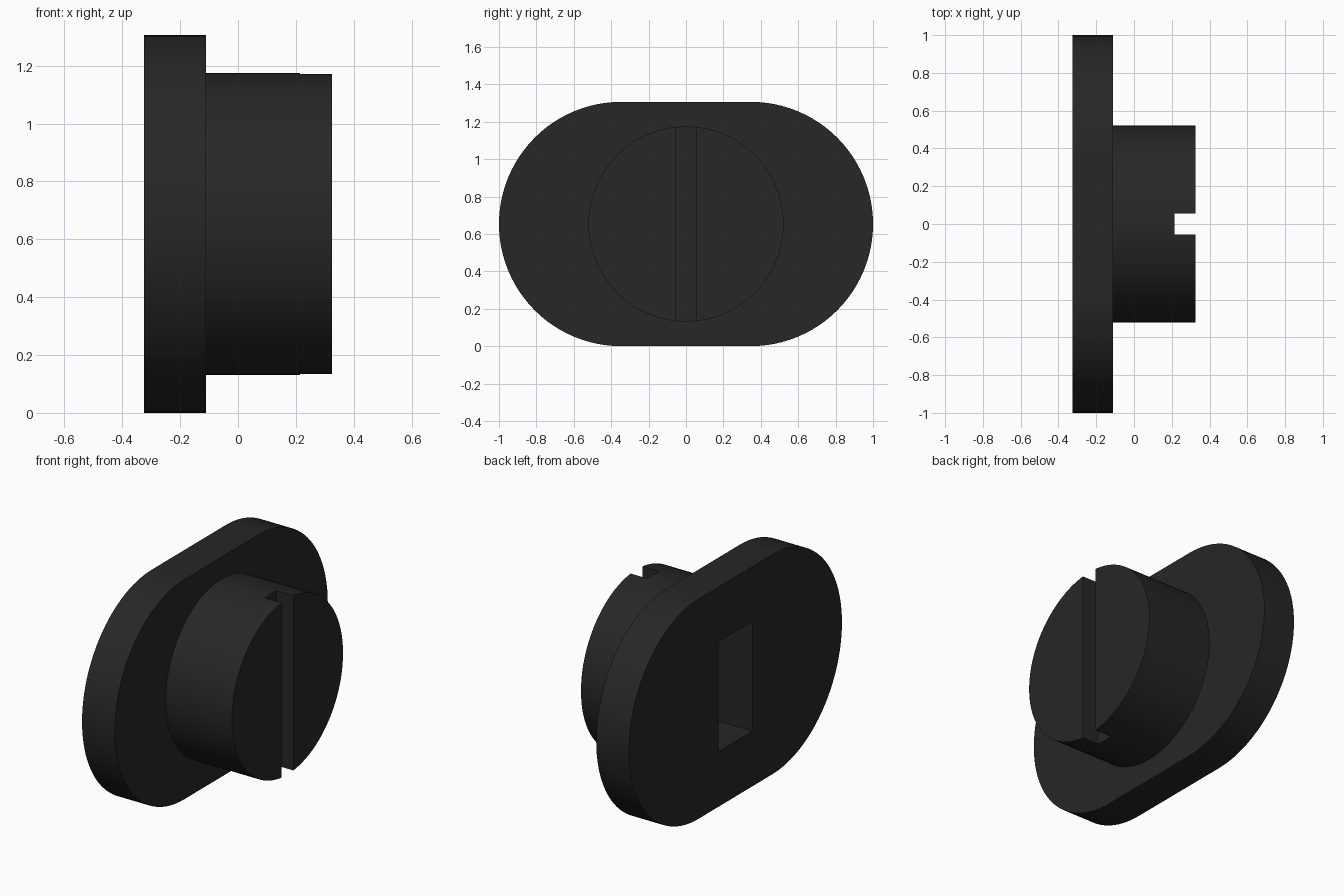
import bpy, bmesh, math

if "Cube" in bpy.data.objects:
    bpy.data.objects.remove(bpy.data.objects["Cube"])

H = 0.653  # height of the centre axis and radius of the plate ends

mat = bpy.data.materials.new("matte black")
mat.diffuse_color = (0.02, 0.02, 0.02, 1)
mat.use_nodes = True
mat.node_tree.nodes["Principled BSDF"].inputs["Base Color"].default_value = mat.diffuse_color


def extrude_x(name, outline, x0, x1):
    """Solid from a (y, z) outline, running from x0 to x1."""
    bm = bmesh.new()
    face = bm.faces.new([bm.verts.new((x0, y, z)) for y, z in outline])
    ext = bmesh.ops.extrude_face_region(bm, geom=[face])
    moved = [v for v in ext["geom"] if isinstance(v, bmesh.types.BMVert)]
    bmesh.ops.translate(bm, verts=moved, vec=(x1 - x0, 0, 0))
    bmesh.ops.recalc_face_normals(bm, faces=bm.faces)
    mesh = bpy.data.meshes.new(name)
    bm.to_mesh(mesh)
    bm.free()
    mesh.materials.append(mat)
    obj = bpy.data.objects.new(name, mesh)
    bpy.context.collection.objects.link(obj)
    return obj


def arc(cy, r, start, sweep, n):
    return [(cy + r * math.cos(start + sweep * i / n),
             H + r * math.sin(start + sweep * i / n)) for i in range(n + 1)]


def rectangle(w, h):
    return [(-w / 2, H - h / 2), (w / 2, H - h / 2),
            (w / 2, H + h / 2), (-w / 2, H + h / 2)]


def cut(obj, cutter):
    mod = obj.modifiers.new(cutter.name, 'BOOLEAN')
    mod.operation = 'DIFFERENCE'
    mod.solver = 'EXACT'
    mod.object = cutter
    bpy.ops.object.select_all(action='DESELECT')
    bpy.context.view_layer.objects.active = obj
    obj.select_set(True)
    bpy.ops.object.modifier_apply(modifier=mod.name)


# Oblong base plate and round boss
half = math.pi / 2
plate = extrude_x("base_plate", arc(0.347, H, -half, math.pi, 48)
                  + arc(-0.347, H, half, math.pi, 48), -0.325, -0.11)
boss = extrude_x("round_boss", arc(0, 0.522, 0, 2 * math.pi, 96)[:-1], -0.11, 0.325)

# Screwdriver slot across the boss, rectangular pocket in the back
slot = extrude_x("slot_cutter", rectangle(0.11, 1.4), 0.215, 0.5)
pocket = extrude_x("pocket_cutter", rectangle(0.32, 0.65), -0.5, 0.06)
cut(boss, slot)
cut(boss, pocket)
cut(plate, pocket)
for cutter in (slot, pocket):
    bpy.data.objects.remove(cutter)

# Smooth the round walls, keep the rims sharp
for obj in (plate, boss):
    bpy.ops.object.select_all(action='DESELECT')
    bpy.context.view_layer.objects.active = obj
    obj.select_set(True)
    bpy.ops.object.shade_smooth_by_angle(angle=math.radians(30))
